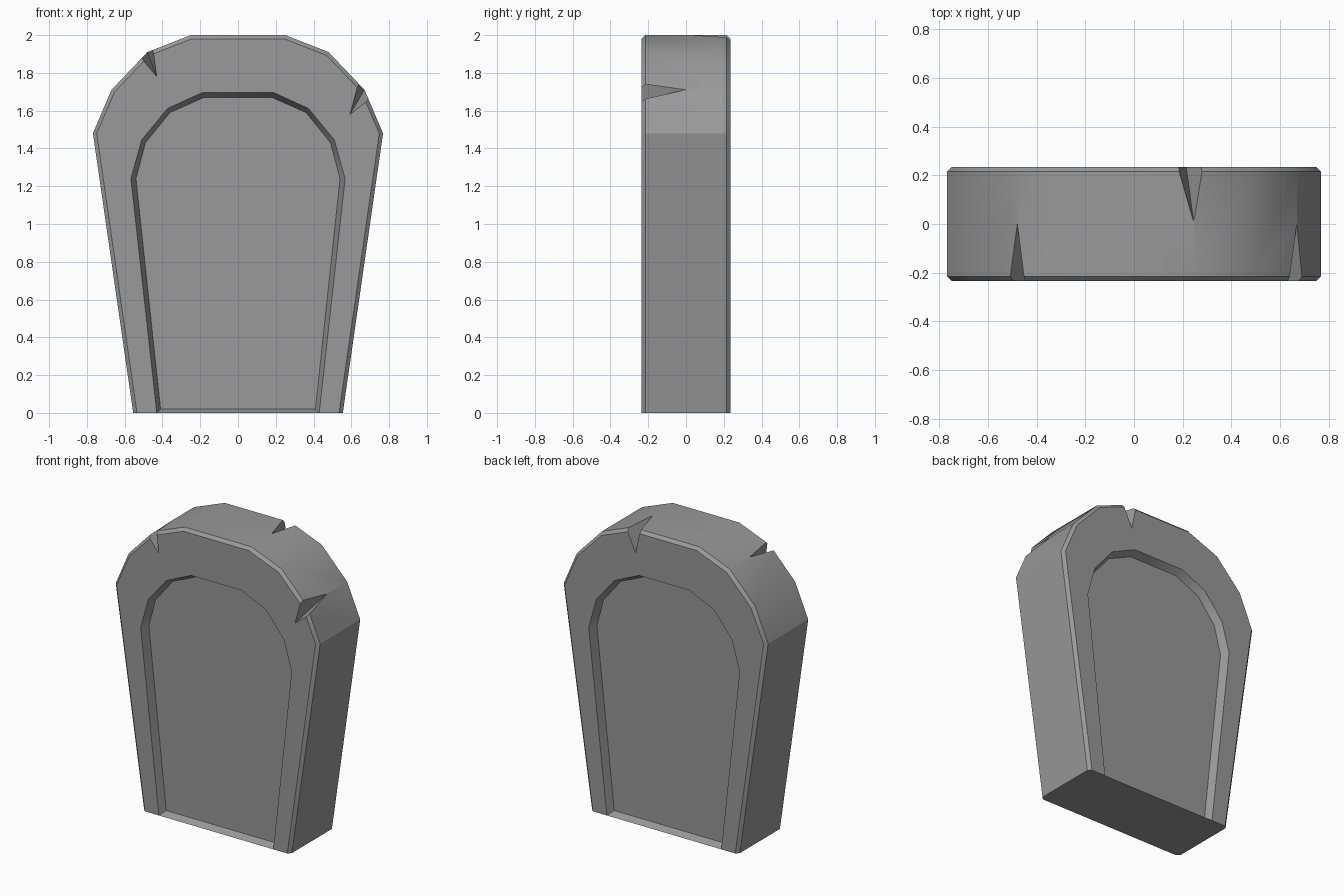
import bpy, bmesh, math
from mathutils import Vector

cube = bpy.data.objects.get("Cube")
if cube:
    bpy.data.objects.remove(cube, do_unlink=True)

stone = bpy.data.materials.new("grey stone")
stone.use_nodes = True
GREY = (0.32, 0.32, 0.32, 1)
stone.diffuse_color = GREY
stone.node_tree.nodes["Principled BSDF"].inputs["Base Color"].default_value = GREY

HALF = 0.235      # half thickness
BEVEL = 0.02      # edge chamfer
RECESS = 0.05     # panel depth

# Right half of each arch, from the foot to the crown
OUTLINE = [(0.555, 0), (0.768, 1.48), (0.67, 1.71), (0.48, 1.91), (0.25, 2.0)]
CHAMFER = [(0.535, 0), (0.748, 1.48), (0.653, 1.70), (0.47, 1.892), (0.245, 1.98)]
RIM = [(0.43, 0), (0.567, 1.24), (0.51, 1.445), (0.373, 1.612), (0.19, 1.695)]
PANEL = [(0.41, 0.02), (0.54, 1.24), (0.49, 1.43), (0.36, 1.59), (0.18, 1.67)]


def new_object(name, bm):
    bmesh.ops.recalc_face_normals(bm, faces=bm.faces)
    mesh = bpy.data.meshes.new(name)
    bm.to_mesh(mesh)
    bm.free()
    obj = bpy.data.objects.new(name, mesh)
    bpy.context.collection.objects.link(obj)
    mesh.materials.append(stone)
    return obj


def arch_ring(bm, half, y):
    pts = half + [(-x, z) for x, z in reversed(half)]
    return [bm.verts.new((x, y, z)) for x, z in pts]


# Slab: nested arches from the front panel round to the back panel
bm = bmesh.new()
layers = [(PANEL, RECESS - HALF), (RIM, -HALF), (CHAMFER, -HALF), (OUTLINE, BEVEL - HALF)]
layers += [(half, -y) for half, y in reversed(layers)]
rings = [arch_ring(bm, half, y) for half, y in layers]
for a, b in zip(rings, rings[1:]):
    for i in range(len(a) - 1):
        bm.faces.new((a[i], a[i + 1], b[i + 1], b[i]))
for panel, rim in ((rings[0], rings[1]), (rings[-1], rings[-2])):
    bm.faces.new(panel)
    bm.faces.new((panel[-1], panel[0], rim[0], rim[-1]))  # sloping sill
feet = rings[1:-1]
bm.faces.new([r[0] for r in feet] + [r[-1] for r in reversed(feet)])
slab = new_object("headstone_slab", bm)


def chip(name, tip, root, side_a, side_b):
    """Cut a wedge whose valley runs from tip to root, open between the sides."""
    tip, root = Vector(tip), Vector(root)
    mid = (tip + root) / 2
    corners = [tip, root] + [mid + (Vector(s) - mid) * 2 for s in (side_a, side_b)]
    bm = bmesh.new()
    bmesh.ops.convex_hull(bm, input=[bm.verts.new(c) for c in corners])
    cutter = new_object(name, bm)
    cutter.hide_render = True
    mod = slab.modifiers.new(name, "BOOLEAN")
    mod.operation = "DIFFERENCE"
    mod.solver = "EXACT"
    mod.object = cutter
    bpy.context.view_layer.objects.active = slab
    bpy.ops.object.modifier_apply(modifier=name)
    bpy.data.objects.remove(cutter, do_unlink=True)


# Chips in the arched edge
chip("front_right_chip", (-0.48, 0, 1.91), (-0.43, -HALF, 1.78),
     (-0.512, -HALF, 1.878), (-0.45, -HALF, 1.922))
chip("front_left_chip", (0.67, 0, 1.712), (0.593, -HALF, 1.58),
     (0.638, -HALF, 1.745), (0.692, -HALF, 1.658))
chip("back_chip", (0.245, 0.01, 1.999), (0.215, HALF, 1.84),
     (0.18, HALF, 2.0), (0.283, HALF, 1.987))

# Smooth round the crown, sharp elsewhere
bpy.ops.object.select_all(action="DESELECT")
slab.select_set(True)
bpy.context.view_layer.objects.active = slab
bpy.ops.object.shade_smooth_by_angle(angle=math.radians(29))
